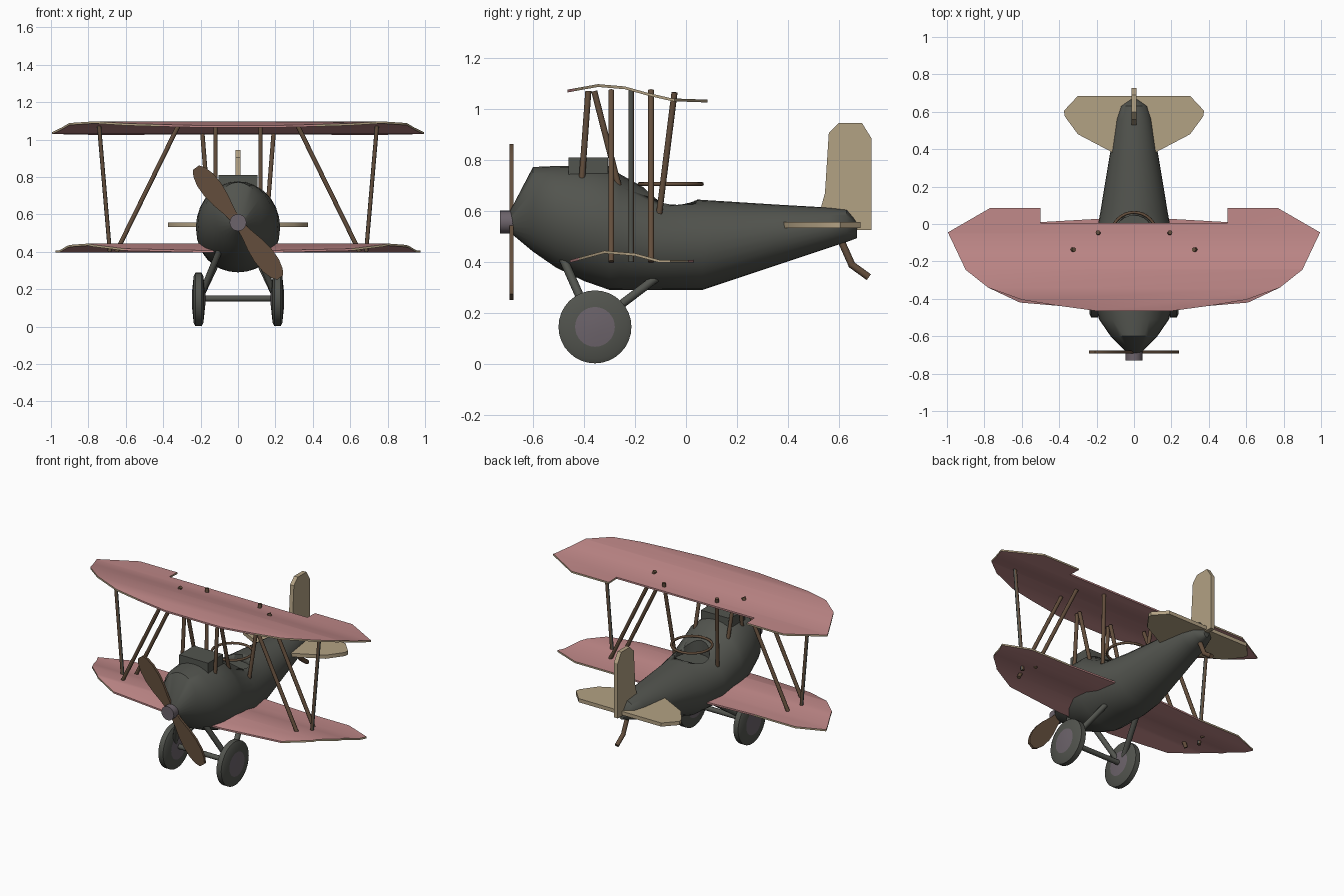
import bpy, bmesh, math
from mathutils import Vector, Matrix

if "Cube" in bpy.data.objects:
    bpy.data.objects.remove(bpy.data.objects["Cube"])


def material(name, rgb):
    m = bpy.data.materials.new(name)
    m.diffuse_color = (*rgb, 1)
    m.use_nodes = True
    m.node_tree.nodes["Principled BSDF"].inputs["Base Color"].default_value = m.diffuse_color
    return m


GREY = material("dark_grey_green", (0.085, 0.089, 0.077))
PINK = material("dusty_pink", (0.52, 0.245, 0.245))
TAN = material("tan", (0.45, 0.36, 0.23))
BROWN = material("wood_brown", (0.125, 0.076, 0.045))
METAL = material("purple_grey", (0.15, 0.125, 0.145))


def finish(name, bm, *mats, angle=30):
    bmesh.ops.recalc_face_normals(bm, faces=bm.faces)
    me = bpy.data.meshes.new(name)
    bm.to_mesh(me)
    bm.free()
    for m in mats:
        me.materials.append(m)
    me.polygons.foreach_set("use_smooth", [True] * len(me.polygons))
    me.set_sharp_from_angle(angle=math.radians(angle))
    ob = bpy.data.objects.new(name, me)
    bpy.context.collection.objects.link(ob)
    return ob


def add_rod(bm, p, q, r, n=10):
    p, q = Vector(p), Vector(q)
    d = q - p
    mat = Matrix.Translation((p + q) / 2) @ d.to_track_quat('Z', 'Y').to_matrix().to_4x4()
    bmesh.ops.create_cone(bm, cap_ends=True, segments=n, radius1=r, radius2=r,
                          depth=d.length, matrix=mat)


def rod_pair(name, p, q, r, mat):
    for side, s in (("left", -1), ("right", 1)):
        bm = bmesh.new()
        add_rod(bm, (s * p[0], p[1], p[2]), (s * q[0], q[1], q[2]), r)
        finish(f"{side}_{name}", bm, mat, angle=50)


def loft(bm, rings):
    rows = [[bm.verts.new(p) for p in ring] for ring in rings]
    n = len(rows[0])
    for a, b in zip(rows, rows[1:]):
        for i in range(n):
            bm.faces.new((a[i], a[(i + 1) % n], b[(i + 1) % n], b[i]))
    bm.faces.new(rows[0])
    bm.faces.new(rows[-1])


def plate(name, pts, offset, mat):
    # solid slab between the outline and the outline moved by offset
    bm = bmesh.new()
    loft(bm, [[Vector(p) - Vector(offset) / 2 for p in pts],
              [Vector(p) + Vector(offset) / 2 for p in pts]])
    return finish(name, bm, mat)


# fuselage: elliptical sections (y, bottom z, top z, half width)
SECTIONS = [(-.69, .515, .60, .035), (-.60, .44, .772, .125), (-.51, .378, .776, .187),
            (-.40, .325, .777, .215), (-.30, .29, .776, .225), (-.26, .29, .745, .224),
            (-.10, .29, .655, .21), (.065, .29, .643, .18), (.35, .385, .625, .133),
            (.56, .455, .613, .095), (.63, .478, .605, .07), (.67, .493, .56, .02)]
bm = bmesh.new()
N = 28
loft(bm, [[(w * math.cos(2 * math.pi * i / N), y,
            (lo + hi) / 2 + (hi - lo) / 2 * math.sin(2 * math.pi * i / N)) for i in range(N)]
          for y, lo, hi, w in SECTIONS])
body = finish("fuselage", bm, GREY, angle=40)

# cockpit opening
bm = bmesh.new()
add_rod(bm, (0, -.06, .60), (0, -.06, .9), .105, 24)
cutter = finish("cockpit_cutter", bm, GREY)
cutter.hide_render = True
cutter.hide_set(True)
cut = body.modifiers.new("cockpit", 'BOOLEAN')
cut.operation = 'DIFFERENCE'
cut.object = cutter

# ring above the cockpit
bpy.ops.mesh.primitive_torus_add(location=(0, -.06, .705), major_radius=.122, minor_radius=.008,
                                 major_segments=32, minor_segments=8)
ring = bpy.context.object
ring.name = "cockpit_ring"
ring.data.materials.append(BROWN)
bpy.ops.object.shade_smooth()

# engine cover box
plate("engine_cover", [(-.105, -.46, .765), (.105, -.46, .765), (.105, -.305, .765),
                       (-.105, -.305, .765)], (0, 0, .09), GREY)

# propeller hub and two leaf-shaped blades
bm = bmesh.new()
add_rod(bm, (0, -.73, .556), (0, -.675, .556), .045, 20)
finish("propeller_hub", bm, METAL)
LEAF = [(.0, .02), (.08, .032), (.15, .048), (.22, .057), (.29, .054), (.34, .04), (.37, .02)]
outline = LEAF + [(u, -v) for u, v in reversed(LEAF)]
for name, a in (("lower_blade", -52.5), ("upper_blade", 127.5)):
    c, s = math.cos(math.radians(a)), math.sin(math.radians(a))
    plate(name, [(u * c - v * s, -.685, .556 + u * s + v * c) for u, v in outline],
          (0, .016, 0), BROWN)


# wings: flat outline, rim inset, cut along the camber lines, bent and thickened
def wing(name, half, camber, thick=.011):
    def height(y):
        for (y0, z0), (y1, z1) in zip(camber, camber[1:]):
            if y <= y1 + 1e-6:
                return z0 + (z1 - z0) * (y - y0) / (y1 - y0)
        return camber[-1][1]
    bm = bmesh.new()
    pts = half + [(-x, y) for x, y in reversed(half)]
    core = bm.faces.new([bm.verts.new((x, y, 0)) for x, y in pts])
    rim = bmesh.ops.inset_region(bm, faces=[core], thickness=.016, use_even_offset=True)["faces"]
    for f in rim:
        c = f.calc_center_median()
        tip = abs(c.x) > .62 and (c.y > -.3 or abs(c.x) > .85)
        f.material_index = 1 if tip and abs(c.x) > .8 or (.49 < abs(c.x) < .52 and c.y > 0) else 0
    for y, _ in camber[1:-1]:
        bmesh.ops.bisect_plane(bm, geom=bm.verts[:] + bm.edges[:] + bm.faces[:],
                               plane_co=(0, y, 0), plane_no=(0, 1, 0))
    for v in bm.verts:
        v.co.z = height(v.co.y)
    res = bmesh.ops.extrude_face_region(bm, geom=bm.faces[:], use_keep_orig=True)
    for v in res["geom"]:
        if isinstance(v, bmesh.types.BMVert):
            v.co.z -= thick
    bm.normal_update()
    for f in bm.faces:
        if abs(f.normal.z) < .4:
            f.material_index = 1 if abs(f.calc_center_median().x) > .45 else 0
    finish(name, bm, PINK, TAN)


wing("upper_wing",
     [(.20, -.465), (.42, -.435), (.60, -.405), (.78, -.34), (.90, -.245), (.995, -.045),
      (.77, .085), (.50, .085), (.50, .005)],
     [(-.467, 1.075), (-.345, 1.097), (-.24, 1.088), (-.15, 1.063), (-.055, 1.041), (.086, 1.036)])
wing("lower_wing",
     [(.20, -.455), (.61, -.42), (.78, -.34), (.89, -.24), (.975, -.06), (.80, .01),
      (.50, .01), (.15, .03)],
     [(-.457, .407), (-.32, .444), (-.20, .434), (-.105, .408), (.032, .408)])

# outer wing struts, with grey on the faces turned sideways
for side, s in (("left", -1), ("right", 1)):
    bm = bmesh.new()
    add_rod(bm, (s * .743, -.215, 1.075), (s * .685, -.215, .40), .011, 8)
    bm.normal_update()
    for f in bm.faces:
        f.material_index = 1 if abs(f.normal.x) > .6 else 0
    finish(f"{side}_outer_strut", bm, BROWN, GREY, angle=50)

# diagonal wing struts and struts above the body
for label, y in (("front", -.293), ("rear", -.137)):
    rod_pair(f"{label}_diagonal_strut", (.32, y, 1.072), (.65, y, .40), .012, BROWN)
rod_pair("front_body_strut", (.12, -.383, 1.07), (.12, -.41, .70), .012, BROWN)
rod_pair("middle_body_strut", (.12, -.36, 1.07), (.12, -.265, .70), .012, BROWN)
rod_pair("rear_body_strut", (.193, -.045, 1.065), (.155, -.105, .59), .012, BROWN)

# tail plane and fin
TAIL = [(.0, .375), (.11, .38), (.30, .48), (.37, .575), (.375, .605), (.30, .685)]
plate("tail_plane", [(x, y, .544) for x, y in TAIL + [(-x, y) for x, y in reversed(TAIL[1:])]],
      (0, 0, .024), TAN)
FIN = [(.52, .58), (.545, .67), (.56, .905), (.60, .945), (.69, .945), (.727, .885),
       (.727, .525), (.62, .525)]
plate("tail_fin", [(0, y, z) for y, z in FIN], (.027, 0, 0), TAN)

# bent tail skid
bm = bmesh.new()
add_rod(bm, (0, .605, .49), (0, .652, .385), .014)
add_rod(bm, (0, .645, .392), (0, .717, .34), .014)
finish("tail_skid", bm, BROWN, angle=50)

# landing gear: lathed wheels with metal hub discs, axle and legs
HALF = [(.143, .017), (.125, .026), (.078, .031), (.03, .036)]
PROFILE = [(r, -x) for r, x in reversed(HALF)] + HALF
for side, s in (("left", -1), ("right", 1)):
    bm = bmesh.new()
    n = 32
    loft(bm, [[(s * .211 + x, -.357 + r * math.cos(2 * math.pi * i / n),
                .145 + r * math.sin(2 * math.pi * i / n)) for i in range(n)] for r, x in PROFILE])
    for f in bm.faces:
        far = max(math.hypot(v.co.y + .357, v.co.z - .145) for v in f.verts)
        f.material_index = 1 if far < .08 else 0
    finish(f"{side}_wheel", bm, GREY, METAL)
bm = bmesh.new()
add_rod(bm, (-.2, -.357, .15), (.2, -.357, .15), .016)
finish("axle", bm, GREY, angle=50)
rod_pair("front_gear_leg", (.09, -.49, .43), (.20, -.37, .16), .017, GREY)
rod_pair("rear_gear_leg", (.11, -.10, .35), (.20, -.35, .16), .017, GREY)
